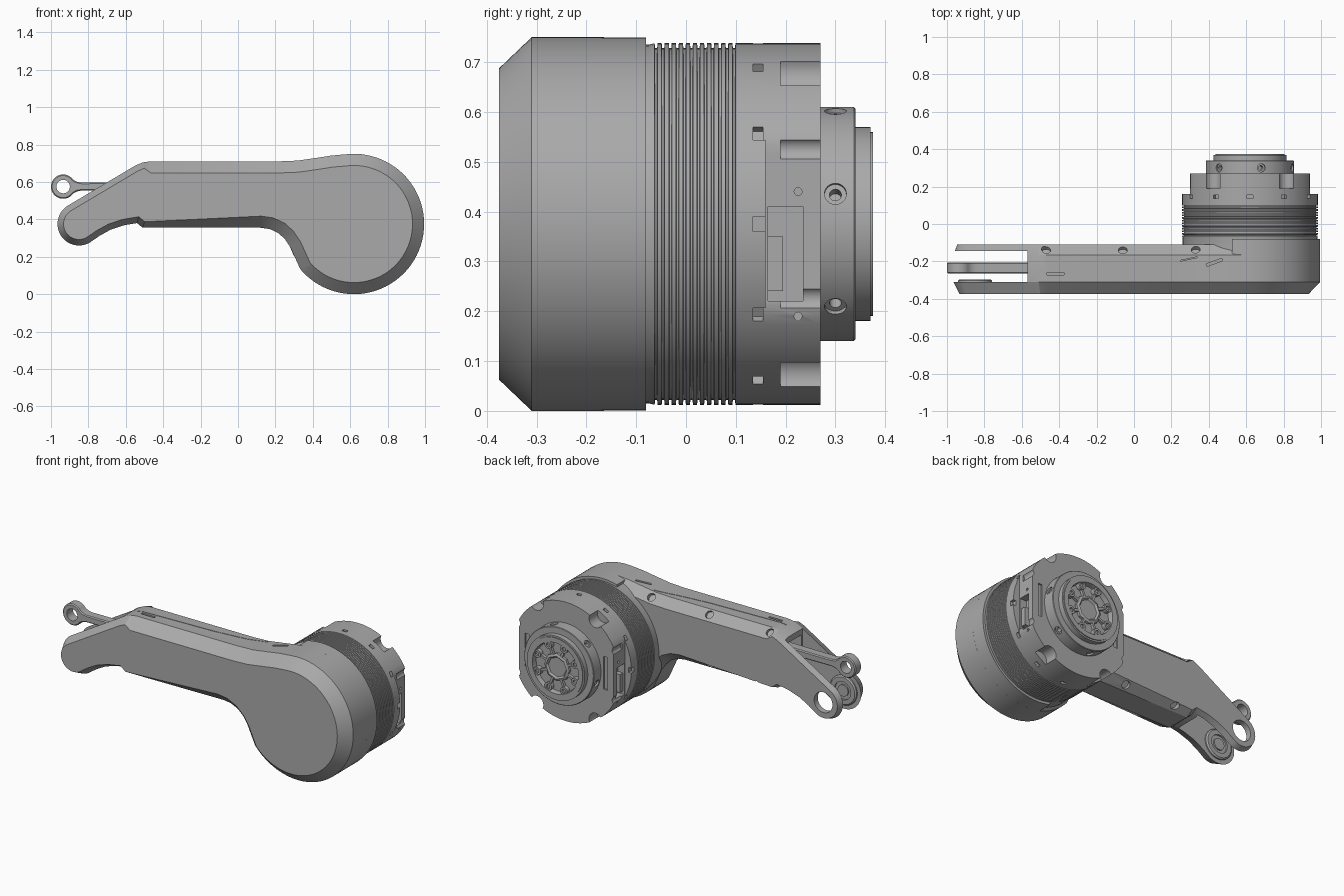
import bpy, bmesh, math
from math import sin, cos, radians, pi
from mathutils import Vector, Matrix

if "Cube" in bpy.data.objects:
    bpy.data.objects.remove(bpy.data.objects["Cube"])

GREY = (0.4, 0.4, 0.4, 1)
mat = bpy.data.materials.new("plain grey")
mat.use_nodes = True
mat.diffuse_color = GREY
mat.node_tree.nodes["Principled BSDF"].inputs["Base Color"].default_value = GREY

HX, HZ = 0.62, 0.375      # motor axis
EX, EZ = -0.85, 0.375     # fork pivot axis
RX, RZ = -0.935, 0.575    # rod eye axis


def finish(bm, name):
    bmesh.ops.recalc_face_normals(bm, faces=bm.faces)
    me = bpy.data.meshes.new(name)
    bm.to_mesh(me)
    bm.free()
    me.materials.append(mat)
    ob = bpy.data.objects.new(name, me)
    bpy.context.scene.collection.objects.link(ob)
    return ob


def loft(name, rings, bm=None):
    """Skin (x, z) outlines placed at successive y values and cap both ends."""
    own = bm is None
    bm = bm or bmesh.new()
    rows = [[bm.verts.new((x, y, z)) for x, z in pts] for pts, y in rings]
    n = len(rows[0])
    for a, b in zip(rows, rows[1:]):
        for i in range(n):
            bm.faces.new((a[i], a[(i + 1) % n], b[(i + 1) % n], b[i]))
    bm.faces.new(rows[0])
    bm.faces.new(rows[-1])
    return finish(bm, name) if own else None


def arc(cx, cz, r, a0, a1, n):
    return [(cx + r * cos(radians(a0 + (a1 - a0) * i / n)),
             cz + r * sin(radians(a0 + (a1 - a0) * i / n))) for i in range(n + 1)]


def circle(cx, cz, r, n=64):
    return arc(cx, cz, r, 0, 360, n)[:-1]


def turned(name, steps, cx=HX, cz=HZ, n=96):
    """Solid of revolution about a y axis from (radius, y) steps."""
    return loft(name, [(circle(cx, cz, r, n), y) for r, y in steps])


def inset(pts, amount):
    """Offset a counter-clockwise outline inwards; amount depends on x."""
    out = []
    for i, p in enumerate(pts):
        p, a, b = Vector(p), Vector(pts[i - 1]), Vector(pts[(i + 1) % len(pts)])
        d1, d2 = (p - a).normalized(), (b - p).normalized()
        n1, n2 = Vector((-d1.y, d1.x)), Vector((-d2.y, d2.x))
        m = (n1 + n2).normalized()
        out.append(tuple(p + m * amount(p.x) / max(m.dot(n1), 0.6)))
    return out


def add_box(bm, centre, size, rot=Matrix()):
    m = Matrix.Translation(centre) @ rot @ Matrix.Diagonal((*size, 1))
    bmesh.ops.create_cube(bm, size=1, matrix=m)


def add_peg(bm, centre, axis, r, length, n=24):
    q = Vector(axis).to_track_quat('Z', 'Y').to_matrix().to_4x4()
    bmesh.ops.create_cone(bm, cap_ends=True, segments=n, radius1=r, radius2=r,
                          depth=length, matrix=Matrix.Translation(centre) @ q)


def cut(ob, bm):
    """Subtract a cutter mesh from an object."""
    cutter = finish(bm, ob.name + "_cutter")
    mod = ob.modifiers.new("cut", 'BOOLEAN')
    mod.object, mod.operation, mod.solver = cutter, 'DIFFERENCE', 'EXACT'
    mod.use_self = True
    bpy.context.view_layer.objects.active = ob
    bpy.ops.object.modifier_apply(modifier=mod.name)
    bpy.data.objects.remove(cutter)


def round_about(angle, r, y):
    return (HX + r * cos(radians(angle)), y, HZ + r * sin(radians(angle)))


# Arm housing: round motor end, straight beam, fork end
outline = (arc(HX, HZ, 0.375, -140, 95, 60)
           + [(0.5, 0.741), (0.41, 0.727), (0.32, 0.714), (0.22, 0.71),
              (-0.47, 0.71), (-0.51, 0.704), (-0.55, 0.687)]
           + arc(EX, EZ, 0.115, 120, 300, 24)
           + [(-0.74, 0.312), (-0.68, 0.345), (-0.61, 0.368), (-0.54, 0.38),
              (-0.51, 0.355), (0.12, 0.355), (0.17, 0.348), (0.215, 0.327),
              (0.25, 0.295), (0.28, 0.25)])
front_edge = inset(outline, lambda x: 0.062 if x > -0.5 else 0.032)
back_edge = inset(outline, lambda x: 0.05 if x > -0.5 else 0.02)
arm = loft("arm_housing", [(front_edge, -0.375), (outline, -0.31),
                           (outline, -0.165), (back_edge, -0.11)])

# Fork gap and hollow end of the beam
bm = bmesh.new()
add_box(bm, (-0.87, -0.2275, 0.45), (0.6, 0.165, 0.9))
cut(arm, bm)
bm = bmesh.new()
add_box(bm, (-0.48, -0.2275, 0.53), (0.26, 0.14, 0.22))
cut(arm, bm)

# Pivot hole, screw holes and shallow slots
bm = bmesh.new()
add_peg(bm, (EX, -0.125, EZ), (0, 1, 0), 0.062, 0.1, 40)
for x in (-0.47, -0.06, 0.33):
    add_peg(bm, (x, -0.138, 0.69), (0, 1, 1), 0.024, 0.04)
for x in (-0.4, -0.06):
    add_peg(bm, (x, -0.138, 0.378), (0, 1, -1), 0.024, 0.04)
add_box(bm, (-0.42, -0.265, 0.71), (0.09, 0.014, 0.02))
add_box(bm, (0.43, -0.205, 0.73), (0.09, 0.014, 0.03), Matrix.Rotation(radians(20), 4, 'Z'))
cut(arm, bm)

# Cover seam along the top
seam = [(-0.56, -0.245), (-0.3, -0.235), (0, -0.225), (0.2, -0.205), (0.34, -0.175)]
bm = bmesh.new()
lo = [bm.verts.new((x, y, 0.703)) for x, y in seam]
edges = [bm.edges.new(e) for e in zip(lo, lo[1:])]
top = bmesh.ops.extrude_edge_only(bm, edges=edges)["geom"]
bmesh.ops.translate(bm, vec=(0, 0, 0.05), verts=[v for v in top if isinstance(v, bmesh.types.BMVert)])
bmesh.ops.solidify(bm, geom=bm.faces[:], thickness=0.004)
cut(arm, bm)

# Rear lip of the round end
lip = arc(HX, HZ, 0.375, -105, 105, 50)
rear_lip = loft("rear_lip", [(lip, -0.17), (lip, -0.08)])

# Bearing seat inside the front fork cheek
seat = turned("pivot_seat", [(0.09, -0.315), (0.09, -0.303), (0.082, -0.296), (0.055, -0.296),
                             (0.055, -0.306), (0.035, -0.306), (0.035, -0.298)], EX, EZ, 40)

# Push rod with eye
shape = (arc(RX, RZ, 0.065, 35, 325, 36)
         + [(-0.862, 0.549), (-0.835, 0.554), (-0.42, 0.55), (-0.42, 0.598),
            (-0.835, 0.596), (-0.862, 0.601)])
slim = inset(shape, lambda x: 0.006)
rod = loft("push_rod", [(slim, -0.265), (shape, -0.259), (shape, -0.211), (slim, -0.205)])
bm = bmesh.new()
add_peg(bm, (RX, -0.235, RZ), (0, 1, 0), 0.036, 0.2, 32)
cut(rod, bm)

# Motor body with fine ring grooves
steps = [(0.36, -0.165), (0.36, -0.075)]
for i in range(12):
    y = -0.06 + i * 0.0142
    steps += [(0.363, y - 0.003), (0.353, y - 0.002), (0.353, y + 0.002), (0.363, y + 0.003)]
steps += [(0.363, 0.16)]
motor = turned("motor_body", steps)
bm = bmesh.new()
for k in range(12):
    add_box(bm, round_about(k * 30, 0.36, 0.15), (0.03, 0.03, 0.03),
            Matrix.Rotation(radians(-k * 30), 4, 'Y'))
cut(motor, bm)

# Rear mounting plate: disc with flat sides
flat = [(min(max(x, HX - 0.32), HX + 0.32), z) for x, z in circle(HX, HZ, 0.363, 96)]
plate = loft("mounting_plate", [(flat, 0.155), (flat, 0.27)])
bm = bmesh.new()
for s in (-1, 1):
    for t in (-1, 1):
        a = 90 + s * 33 if t > 0 else -90 + s * 33
        add_peg(bm, round_about(a, 0.365, 0.24), (0, 1, 0), 0.045, 0.1)
        add_peg(bm, (HX + s * 0.335, 0.24, HZ + t * 0.15), (0, 1, 0), 0.025, 0.1)
        add_peg(bm, (HX + s * 0.32, 0.225, 0.315 + t * 0.125), (1, 0, 0), 0.008, 0.03, 12)
    # side connector pocket and rear recess
    add_box(bm, (HX + s * 0.31, 0.2, 0.315), (0.07, 0.07, 0.19))
    add_box(bm, (HX + s * 0.265, 0.27, HZ), (0.026, 0.02, 0.2))
cut(plate, bm)
for s, side in ((1, "left"), (-1, "right")):
    bm = bmesh.new()
    add_box(bm, (HX + s * 0.29, 0.18, 0.295), (0.04, 0.03, 0.11))
    finish(bm, side + "_connector")

# Output hub with radial holes and recessed face
hub = turned("output_hub", [(0.235, 0.26), (0.235, 0.337), (0.232, 0.34), (0.195, 0.34),
                            (0.195, 0.37), (0.185, 0.37), (0.185, 0.375), (0.155, 0.375),
                            (0.15, 0.345)])
bm = bmesh.new()
for k in range(6):
    a = 15 + 60 * k
    out = (cos(radians(a)), 0, sin(radians(a)))
    add_peg(bm, round_about(a, 0.235, 0.3), out, 0.022, 0.02)
    add_peg(bm, round_about(a, 0.22, 0.3), out, 0.012, 0.06)
cut(hub, bm)

# Hub face: octagonal centre, spokes and bolt bosses
turned("hub_centre", [(0.085, 0.34), (0.085, 0.36), (0.07, 0.366), (0.06, 0.356)], n=8)
bm = bmesh.new()
for k in range(8):
    a = 22.5 + 45 * k
    add_box(bm, round_about(a, 0.11, 0.352), (0.08, 0.02, 0.014),
            Matrix.Rotation(radians(-a), 4, 'Y'))
finish(bm, "hub_spokes")
for k in range(8):
    x, _, z = round_about(22.5 + 45 * k, 0.138, 0)
    turned("hub_bolt", [(0.024, 0.34), (0.024, 0.37), (0.012, 0.37), (0.012, 0.358)], x, z, 20)

# Smooth curved walls, keep edges crisp
for ob in bpy.context.scene.objects:
    if ob.type == 'MESH' and mat.name in ob.data.materials:
        bpy.ops.object.select_all(action='DESELECT')
        ob.select_set(True)
        bpy.context.view_layer.objects.active = ob
        bpy.ops.object.shade_smooth_by_angle(angle=radians(25))
